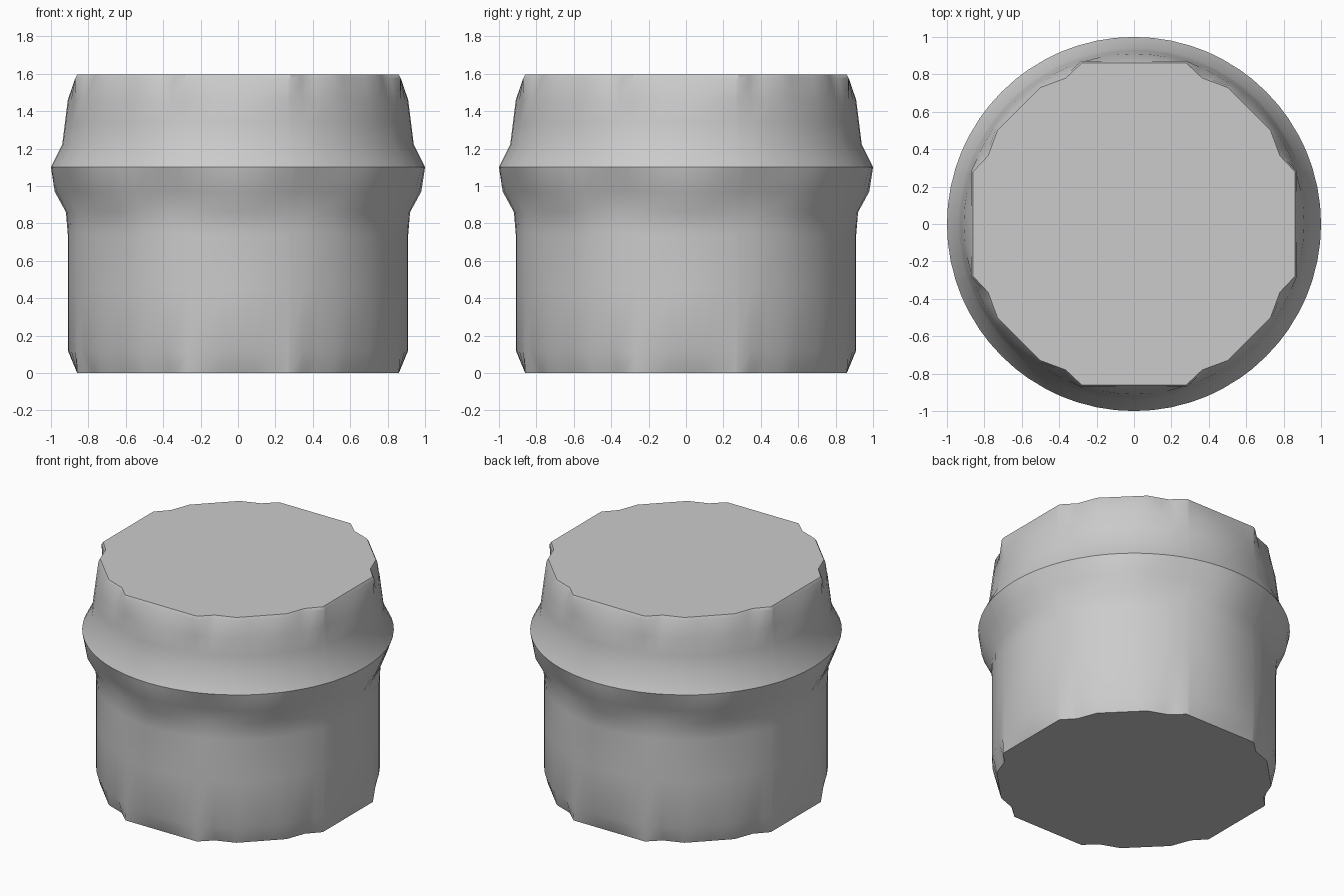
import bpy
import bmesh
from math import atan2, cos, hypot, pi, radians, sin
from mathutils import Vector

cube = bpy.data.objects.get("Cube")
if cube:
    bpy.data.objects.remove(cube, do_unlink=True)

# Plain grey material
grey = bpy.data.materials.new("light_grey")
grey.use_nodes = True
colour = (0.6, 0.6, 0.6, 1)
grey.diffuse_color = colour
grey.node_tree.nodes["Principled BSDF"].inputs["Base Color"].default_value = colour

# Chipped rim outline: one quarter, repeated around the axis
quarter = [(0.86, -0.28), (0.86, 0.28), (0.78, 0.365), (0.73, 0.50),
           (0.50, 0.73), (0.365, 0.78)]
outline = []
for turn in range(4):
    c, s = cos(turn * pi / 2), sin(turn * pi / 2)
    outline += [Vector((x * c - y * s, x * s + y * c)) for x, y in quarter]


def outline_radius(angle):
    """Distance from the axis to the chipped outline in one direction."""
    d = Vector((cos(angle), sin(angle)))
    for i, a in enumerate(outline):
        b = outline[(i + 1) % len(outline)]
        edge = b - a
        det = d.cross(edge)
        if abs(det) < 1e-9:
            continue
        t, u = a.cross(edge) / det, a.cross(d) / det
        if t > 0 and -1e-5 <= u <= 1 + 1e-5:
            return t
    return 0.86


# Ring directions: even steps plus the exact outline corners
angles = [atan2(p.y, p.x) % (2 * pi) for p in outline]
for i in range(64):
    a = 2 * pi * i / 64
    if all(abs(a - k) > 0.02 for k in angles):
        angles.append(a)
angles.sort()

# Profile rows: height, radius, chipped amount, ripple depth
rows = [
    (0.00, 0.86, 1, 0), (0.12, 0.91, 0, 0), (0.45, 0.91, 0, 0),
    (0.74, 0.91, 0, 0), (0.86, 0.92, 0, 0.012), (0.97, 0.98, 0, 0.03),
    (1.10, 1.00, 0, 0), (1.22, 0.94, 0, 0), (1.34, 0.925, 0, 0),
    (1.46, 0.91, 0, 0), (1.575, 0.87, 1.012, 0), (1.595, 0.86, 1, 0),
]

# Body: lofted rings closed by a flat base and a flat top
bm = bmesh.new()
rings = []
for z, radius, chipped, ripple in rows:
    ring = []
    for a in angles:
        r = radius - ripple * (1 - cos(8 * a)) / 2
        if chipped:
            r = outline_radius(a) * chipped
        ring.append(bm.verts.new((r * cos(a), r * sin(a), z)))
    rings.append(ring)
for low, high in zip(rings, rings[1:]):
    for i in range(len(angles)):
        j = (i + 1) % len(angles)
        bm.faces.new((low[i], low[j], high[j], high[i]))
bm.faces.new(rings[0][::-1])
bm.faces.new(rings[-1])
bmesh.ops.recalc_face_normals(bm, faces=bm.faces[:])

mesh = bpy.data.meshes.new("collared_drum")
bm.to_mesh(mesh)
bm.free()
mesh.materials.append(grey)
drum = bpy.data.objects.new("collared_drum", mesh)
bpy.context.collection.objects.link(drum)

# Smooth walls with crisp rims and collar crease
bpy.ops.object.select_all(action="DESELECT")
drum.select_set(True)
bpy.context.view_layer.objects.active = drum
bpy.ops.object.shade_smooth_by_angle(angle=radians(30))
